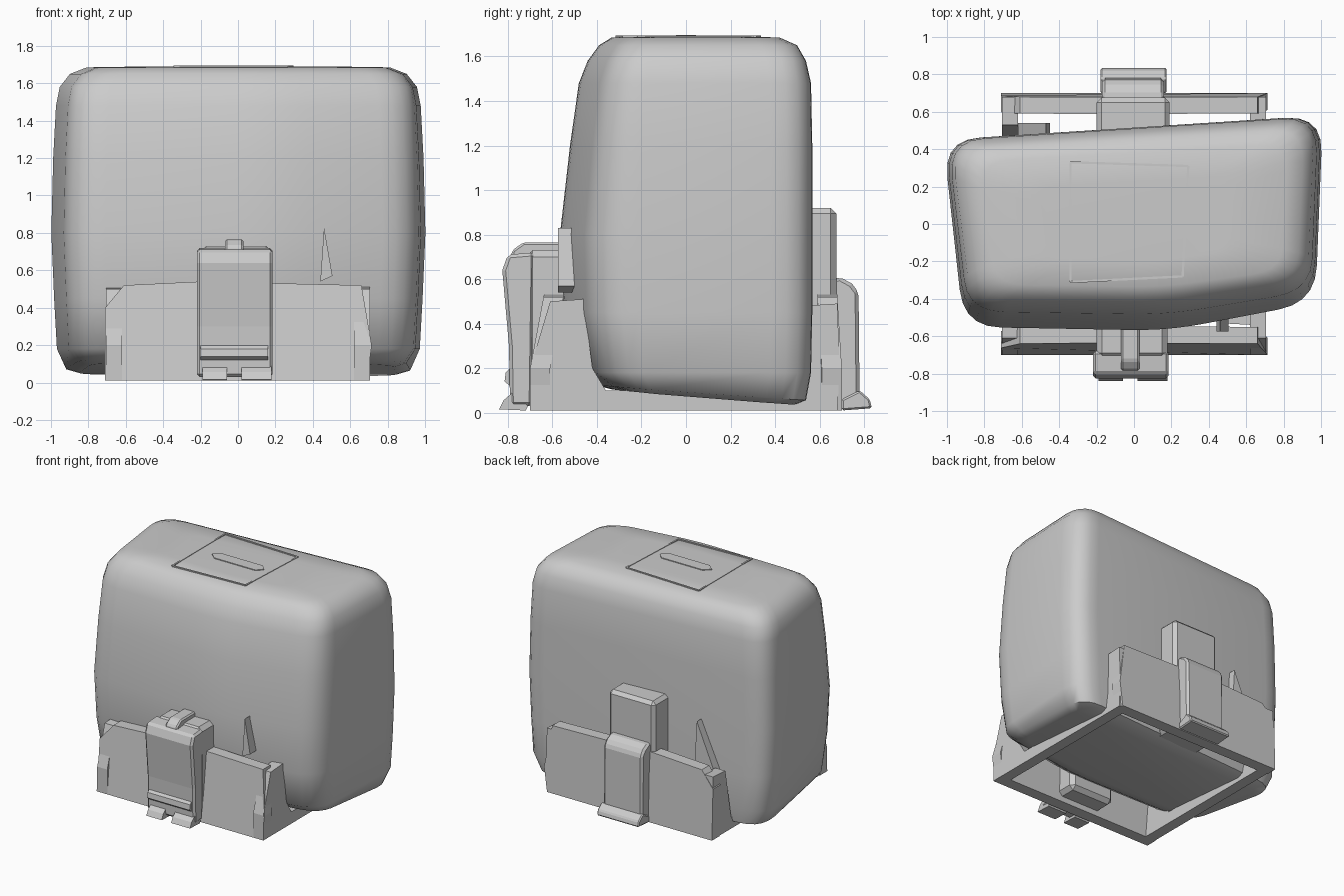
import bpy, bmesh, math
from mathutils import Vector

if "Cube" in bpy.data.objects:
    bpy.data.objects.remove(bpy.data.objects["Cube"])


def finish(name, bm, bevel=0.0, smooth=None):
    bmesh.ops.recalc_face_normals(bm, faces=bm.faces)
    mesh = bpy.data.meshes.new(name)
    bm.to_mesh(mesh)
    bm.free()
    ob = bpy.data.objects.new(name, mesh)
    bpy.context.collection.objects.link(ob)
    if bevel:
        mod = ob.modifiers.new("Bevel", "BEVEL")
        mod.width, mod.segments = bevel, 1
    if smooth:
        bpy.ops.object.select_all(action="DESELECT")
        ob.select_set(True)
        bpy.context.view_layer.objects.active = ob
        bpy.ops.object.shade_smooth_by_angle(angle=math.radians(smooth))
    return ob


def prism(name, pts, axis, a, b, bevel=0.0, warp=None):
    """Extrude a closed 2D profile along an axis from a to b."""
    put = {"x": lambda p, t: (t, p[0], p[1]),
           "y": lambda p, t: (p[0], t, p[1]),
           "z": lambda p, t: (p[0], p[1], t)}[axis]
    bm = bmesh.new()
    lo = [bm.verts.new(put(p, a)) for p in pts]
    hi = [bm.verts.new(put(p, b)) for p in pts]
    bm.faces.new(lo)
    bm.faces.new(hi)
    n = len(pts)
    for i in range(n):
        j = (i + 1) % n
        bm.faces.new((lo[i], lo[j], hi[j], hi[i]))
    if warp:
        for v in bm.verts:
            v.co = warp(v.co)
    return finish(name, bm, bevel)


def box(name, x0, x1, y0, y1, z0, z1, bevel=0.0):
    return prism(name, [(x0, y0), (x1, y0), (x1, y1), (x0, y1)], "z", z0, z1, bevel)


def rounded(corners, r, steps=5):
    """Round polygon corners with quadratic arcs."""
    out, n = [], len(corners)
    for i in range(n):
        c = Vector(corners[i])
        p, q = Vector(corners[i - 1]), Vector(corners[(i + 1) % n])
        s = c + (p - c).normalized() * r
        e = c + (q - c).normalized() * r
        for k in range(steps + 1):
            t = k / steps
            out.append(s * (1 - t) ** 2 + c * 2 * t * (1 - t) + e * t * t)
    return out


# Main body: lofted soft block, front leaning back, plan slightly skewed
plan = rounded([(-0.91, -0.55), (0.18, -0.57), (0.97, -0.42),
                (1.01, 0.58), (-1.02, 0.45)], 0.2)
levels = [  # z, x scale, front scale, back scale
    (0.07, 0.85, 0.58, 0.86), (0.09, 0.92, 0.72, 0.95), (0.18, 0.97, 0.88, 0.99),
    (0.45, 0.985, 0.98, 1), (0.8, 1, 1, 1), (1.2, 0.99, 0.92, 1),
    (1.48, 0.975, 0.85, 0.99), (1.58, 0.955, 0.78, 0.95),
    (1.65, 0.90, 0.69, 0.88), (1.685, 0.81, 0.59, 0.74), (1.69, 0.5, 0.35, 0.45)]
bm = bmesh.new()
rings = []
for z, sx, f, b in levels:
    tilt = 0.06 if z < 0.1 else 0
    rings.append([bm.verts.new((p.x * sx, p.y * (f if p.y < 0 else b), z - tilt * p.y))
                  for p in plan])
for r0, r1 in zip(rings, rings[1:]):
    for i in range(len(plan)):
        j = (i + 1) % len(plan)
        bm.faces.new((r0[i], r0[j], r1[j], r1[i]))
bm.faces.new(rings[0])
bm.faces.new(rings[-1])
finish("main_body", bm, smooth=50)

# Base frame: front and back plates leaning in toward the top
plate = [(-0.71, 0.01), (-0.71, 0.4), (-0.61, 0.52), (-0.2, 0.54),
         (0.66, 0.52), (0.715, 0.2), (0.69, 0.01)]


def lean(amount, side):
    def warp(co):
        k = max(0, co.z - 0.2) / 0.32
        return Vector((co.x, co.y - side * amount * k, co.z))
    return warp


prism("frame_front_plate", plate, "y", -0.70, -0.61, warp=lean(0.06, -1))
prism("frame_back_plate", plate, "y", 0.61, 0.70, warp=lean(0.02, 1))

# Frame side walls, notched where the body sits
wall = [(-0.70, 0.01), (-0.70, 0.2), (-0.61, 0.5), (-0.46, 0.51), (-0.42, 0.2),
        (-0.36, 0.1), (0.46, 0.1), (0.53, 0.48), (0.68, 0.49), (0.69, 0.2), (0.68, 0.01)]
for label, x0, x1 in (("left", -0.705, -0.62), ("right", 0.62, 0.705)):
    prism("frame_wall_" + label, wall, "x", x0, x1)

# Front latch: tower behind, face plate, lip, foot and top tab
box("front_tower", -0.2, 0.18, -0.72, -0.46, 0.05, 0.73, 0.03)
prism("front_latch", [(-0.79, 0.03), (-0.795, 0.3), (-0.825, 0.64), (-0.80, 0.71),
                      (-0.68, 0.72), (-0.69, 0.03)], "x", -0.22, 0.185, 0.015)
prism("front_latch_lip", [(-0.79, 0.12), (-0.815, 0.14), (-0.81, 0.18), (-0.79, 0.2),
                          (-0.76, 0.16)], "x", -0.2, 0.16)
for i, (x0, x1) in enumerate(((-0.19, -0.06), (0.02, 0.18))):
    prism("front_latch_foot_%d" % i, [(-0.84, 0.015), (-0.82, 0.055), (-0.78, 0.09),
                                      (-0.71, 0.03), (-0.72, 0.01)], "x", x0, x1)
prism("front_latch_tab", [(-0.79, 0.68), (-0.78, 0.73), (-0.73, 0.765),
                          (-0.53, 0.765), (-0.53, 0.7)], "x", -0.07, 0.03, 0.01)

# Back tower and lower latch
box("back_tower", -0.2, 0.19, 0.44, 0.675, 0.05, 0.92, 0.025)
prism("back_latch", [(0.78, 0.03), (0.775, 0.54), (0.745, 0.58), (0.69, 0.61),
                     (0.66, 0.6), (0.66, 0.03)], "x", -0.17, 0.16, 0.02)
prism("back_latch_foot", [(0.835, 0.02), (0.825, 0.06), (0.78, 0.1), (0.70, 0.06),
                          (0.70, 0.01)], "x", -0.18, 0.175, 0.008)

# Small fins poking from the body, one per broad side
prism("front_fin", [(0.44, 0.54), (0.505, 0.57), (0.46, 0.83)], "y", -0.575, -0.46)
prism("front_ledge", [(0.42, -0.38), (0.65, -0.4), (0.64, -0.54), (0.45, -0.53)], "z", 0.42, 0.46)
prism("back_fin", [(-0.45, 0.45), (-0.62, 0.45), (-0.47, 0.80)], "y", 0.42, 0.54)

# Top panel outline and elongated slot
panel = [(-0.34, -0.31), (0.26, -0.28), (0.29, 0.31), (-0.34, 0.33)]
for i in range(4):
    p, q = Vector(panel[i]), Vector(panel[(i + 1) % 4])
    d = (q - p).normalized() * 0.006
    n = Vector((-d.y, d.x))
    prism("panel_edge_%d" % i, [p - n, q - n, q + n, p + n], "z", 1.66, 1.694)
prism("top_slot", [(-0.22, 0), (-0.17, -0.045), (0.18, -0.045), (0.22, 0),
                   (0.18, 0.045), (-0.17, 0.045)], "z", 1.67, 1.696)
